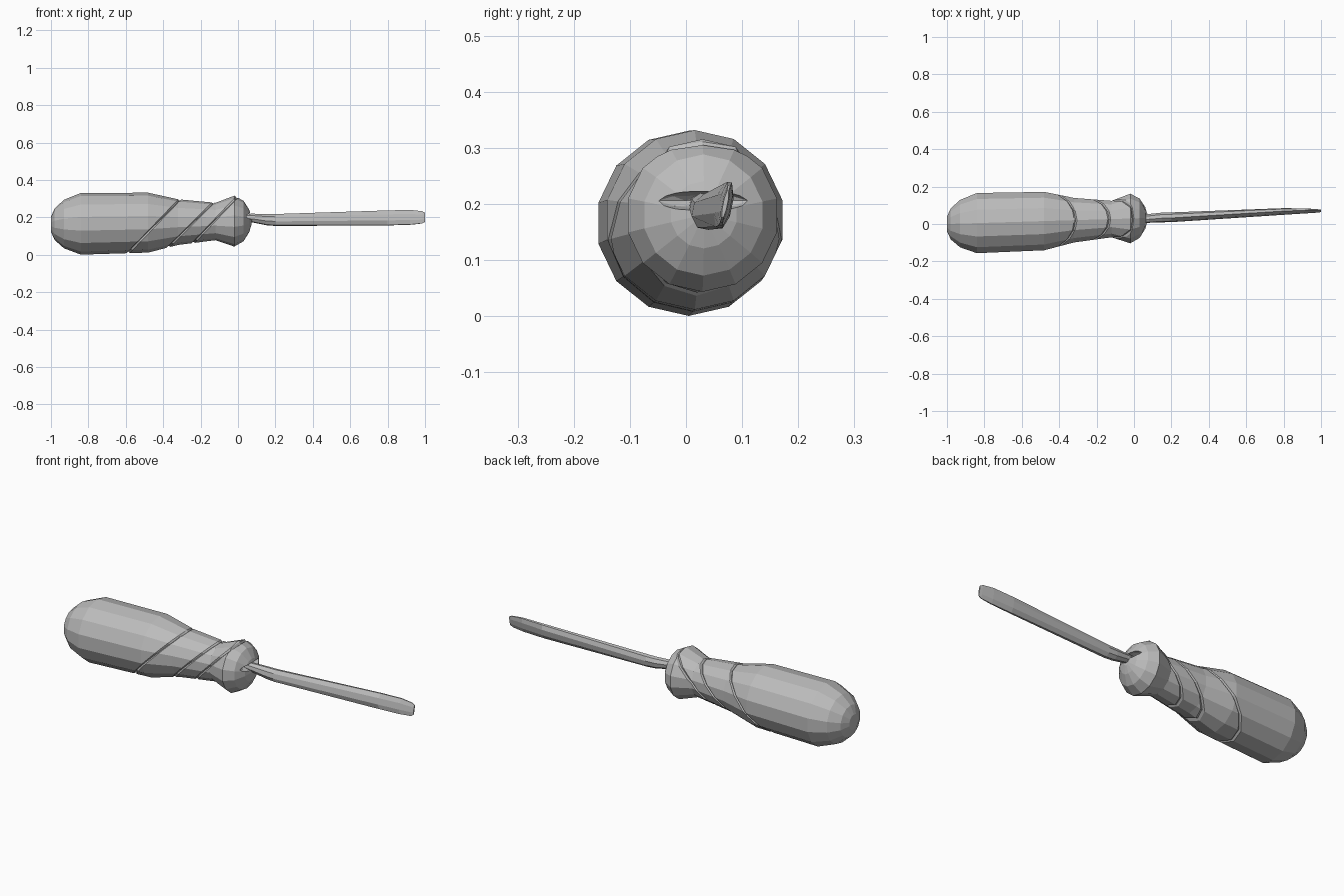
import bpy, bmesh, math
from mathutils import Vector

cube = bpy.data.objects.get("Cube")
if cube:
    bpy.data.objects.remove(cube, do_unlink=True)

grey = bpy.data.materials.new("plain grey")
grey.use_nodes = True
COLOUR = (0.5, 0.5, 0.5, 1)
grey.diffuse_color = COLOUR
grey.node_tree.nodes["Principled BSDF"].inputs["Base Color"].default_value = COLOUR


def axis(x):
    """Point on the slightly tilted centre line."""
    return Vector((x, 0.03 + 0.03 * x, 0.18 + 0.017 * x))


def ring(bm, centre, ry, rz, sides, tilt=0.0):
    verts = []
    for i in range(sides):
        a = 2 * math.pi * (i + 0.5) / sides
        y, z = ry * math.cos(a), rz * math.sin(a)
        verts.append(bm.verts.new(centre + Vector((
            0, y * math.cos(tilt) - z * math.sin(tilt),
            y * math.sin(tilt) + z * math.cos(tilt)))))
    return verts


def skin(bm, rings):
    for a, b in zip(rings, rings[1:]):
        n = len(a)
        for i in range(n):
            j = (i + 1) % n
            bm.faces.new((a[i], a[j], b[j], b[i]))
    bm.faces.new(rings[0])
    bm.faces.new(rings[-1])
    bmesh.ops.recalc_face_normals(bm, faces=bm.faces)


def finish(bm, name):
    mesh = bpy.data.meshes.new(name)
    bm.to_mesh(mesh)
    bm.free()
    mesh.materials.append(grey)
    obj = bpy.data.objects.new(name, mesh)
    bpy.context.collection.objects.link(obj)
    return obj


# Handle with rounded butt, narrow waist and flared collar
profile = [(-1, 0.04), (-0.98, 0.085), (-0.93, 0.13), (-0.84, 0.165),
           (-0.48, 0.16), (-0.32, 0.122), (-0.12, 0.1), (-0.02, 0.136),
           (0.03, 0.108), (0.06, 0.06), (0.072, 0.02)]
bm = bmesh.new()
skin(bm, [ring(bm, axis(x), r, r, 14) for x, r in profile])

# Slanted grooves around the grip
for x, slope in ((-0.43, 0.96), (-0.235, 1.0), (-0.13, 0.95)):
    normal = Vector((1, 0, -slope)).normalized()
    middle = []
    for offset in (-0.006, 0.006, 0):
        cut = bmesh.ops.bisect_plane(
            bm, geom=bm.verts[:] + bm.edges[:] + bm.faces[:],
            plane_co=axis(x) + normal * offset, plane_no=normal, dist=1e-5)
        middle = [g for g in cut["geom_cut"] if isinstance(g, bmesh.types.BMVert)]
    for v in middle:
        centre = axis(v.co.x)
        v.co = centre + (v.co - centre) * 0.94
handle = finish(bm, "handle")

# Lens-shaped slot in the collar face
bm = bmesh.new()
bmesh.ops.create_icosphere(bm, subdivisions=2, radius=1)
for v in bm.verts:
    v.co = Vector((0.075 + 0.05 * v.co.x, 0.03 + 0.1 * v.co.y, 0.206 + 0.018 * v.co.z))
cutter = finish(bm, "slot_cutter")
cutter.hide_render = True
cutter.hide_viewport = True
slot = handle.modifiers.new("slot", "BOOLEAN")
slot.operation = "DIFFERENCE"
slot.object = cutter

# Shaft widening into a thin flat blade: x, y, z, half thickness, half height
sections = [(0.01, 0.03, 0.2, 0.025, 0.018), (0.08, 0.03, 0.196, 0.024, 0.024),
            (0.15, 0.035, 0.188, 0.026, 0.031), (0.2, 0.036, 0.186, 0.026, 0.033),
            (0.8, 0.067, 0.197, 0.016, 0.043), (0.92, 0.07, 0.2, 0.011, 0.043),
            (0.985, 0.07, 0.2, 0.006, 0.036), (1.0, 0.07, 0.2, 0.004, 0.026)]
bm = bmesh.new()
skin(bm, [ring(bm, Vector((x, y, z)), ry, rz, 8, -0.2)
          for x, y, z, ry, rz in sections])
finish(bm, "shaft_and_blade")
